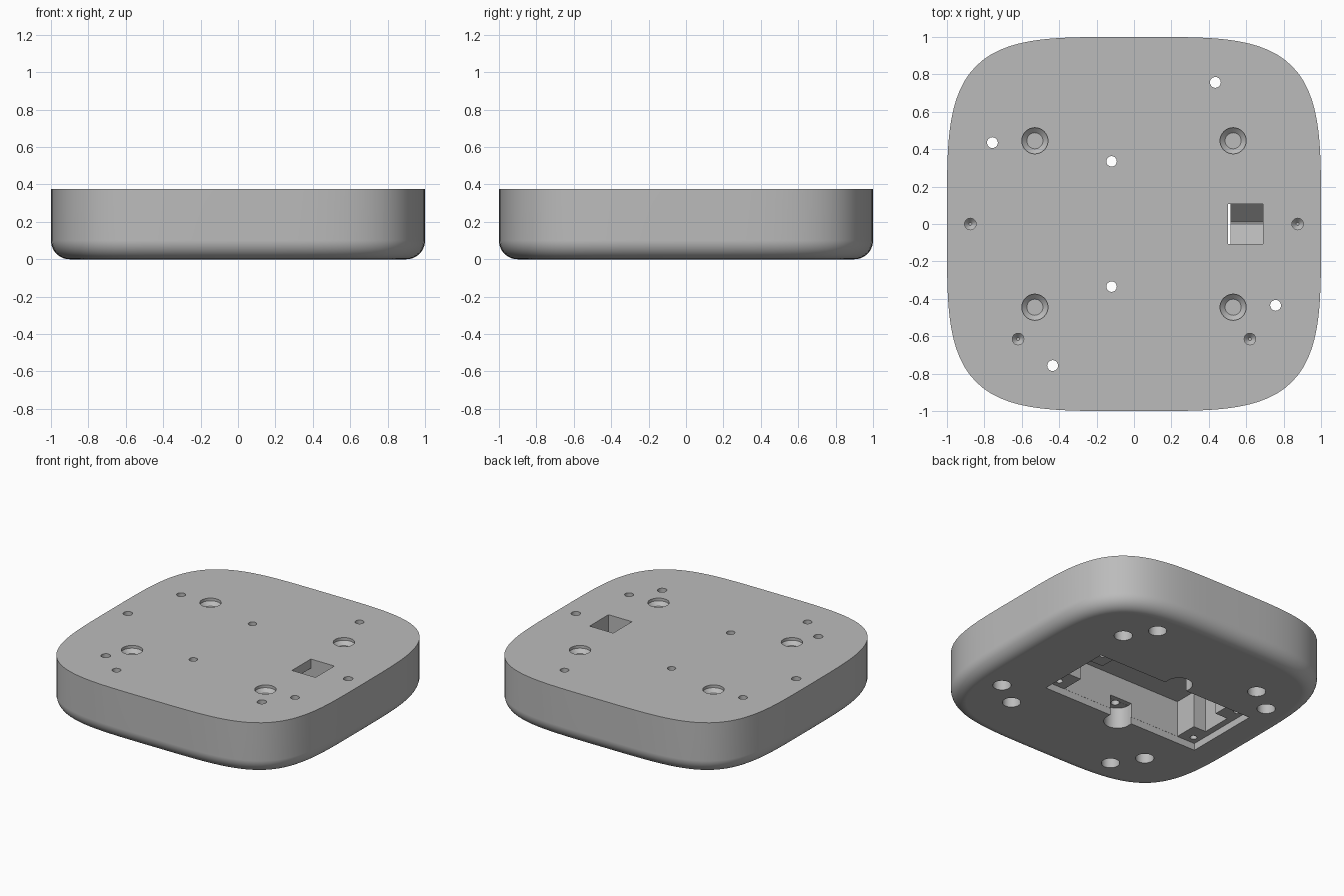
import bpy, bmesh, math
from math import cos, sin, pi

if "Cube" in bpy.data.objects:
    bpy.data.objects.remove(bpy.data.objects["Cube"])

HEIGHT = 0.375
FILLET = 0.1
POWER = 4.1

grey = bpy.data.materials.new("plain grey")
grey.use_nodes = True
colour = (0.5, 0.5, 0.5, 1)
grey.diffuse_color = colour
grey.node_tree.nodes["Principled BSDF"].inputs["Base Color"].default_value = colour


def make_object(name, rings):
    """Closed solid lofted through rings of equal length."""
    bm = bmesh.new()
    loops = [[bm.verts.new(p) for p in ring] for ring in rings]
    n = len(loops[0])
    for a, b in zip(loops, loops[1:]):
        for i in range(n):
            j = (i + 1) % n
            bm.faces.new((a[i], a[j], b[j], b[i]))
    bm.faces.new(loops[0][::-1])
    bm.faces.new(loops[-1])
    bmesh.ops.recalc_face_normals(bm, faces=bm.faces)
    mesh = bpy.data.meshes.new(name)
    bm.to_mesh(mesh)
    bm.free()
    mesh.materials.append(grey)
    obj = bpy.data.objects.new(name, mesh)
    bpy.context.collection.objects.link(obj)
    return obj


def outline(inset, z, count=144):
    """Rounded-square outline, offset inwards along its normals."""
    points = []
    for i in range(count):
        t = 2 * pi * i / count
        c, s = cos(t), sin(t)
        r = (abs(c) ** POWER + abs(s) ** POWER) ** (-1 / POWER)
        x, y = r * c, r * s
        nx = math.copysign(abs(x) ** (POWER - 1), x)
        ny = math.copysign(abs(y) ** (POWER - 1), y)
        length = math.hypot(nx, ny)
        points.append((x - inset * nx / length, y - inset * ny / length, z))
    return points


# Body: vertical walls with a rounded lower edge
rings = []
for k in range(11):
    a = k / 10 * pi / 2
    rings.append(outline(FILLET * (1 - sin(a)), FILLET * (1 - cos(a))))
rings.append(outline(0, HEIGHT))
body = make_object("base_body", rings)

cutters = []


def cut_round(x, y, levels, sides=32):
    """Turned cutter; levels are (radius, height) pairs."""
    cutters.append(make_object("round_cutter", [
        [(x + r * cos(2 * pi * i / sides), y + r * sin(2 * pi * i / sides), z)
         for i in range(sides)] for r, z in levels]))


def cut_box(x0, x1, y0, y1, z0, z1):
    cutters.append(make_object("box_cutter", [
        [(x0, y0, z), (x1, y0, z), (x1, y1, z), (x0, y1, z)] for z in (z0, z1)]))


LOW, HIGH = -0.05, HEIGHT + 0.05

# Underside pocket: lid recess, deep chamber and narrower end channel
cut_box(-0.745, 0.516, -0.277, 0.279, LOW, 0.05)
cut_box(-0.6, 0.36, -0.276, 0.278, LOW, 0.31)
cut_box(-0.7, 0.515, -0.11, 0.11, LOW, 0.309)

# Lid screw holes in the corner lugs
for x in (-0.69, 0.45):
    for y in (-0.22, 0.22):
        cut_round(x, y, [(0.023, LOW), (0.023, 0.2)], 20)

for side in (-1, 1):
    # Side notches with through holes
    cut_round(-0.12, side * 0.31, [(0.09, LOW), (0.09, 0.15)])
    edges = sorted((side * 0.25, side * 0.311))
    cut_box(-0.209, -0.031, edges[0], edges[1], LOW, 0.151)
    cut_round(-0.12, side * 0.335, [(0.028, LOW), (0.028, HIGH)], 24)

    # Small pilot holes in the top
    for x, y in ((0.875, 0), (0.62, -0.615)):
        cut_round(side * x, y, [(0.008, HEIGHT - 0.06), (0.031, HEIGHT - 0.035),
                                (0.031, HIGH)], 24)

    # Large tapered seats in the top
    for y in (-0.445, 0.445):
        cut_round(side * 0.53, y, [(0.043, HEIGHT - 0.045), (0.07, HEIGHT - 0.02),
                                   (0.07, HIGH)])

# Bolt holes and blind foot sockets, repeated every quarter turn
for k in range(4):
    c, s = round(cos(k * pi / 2)), round(sin(k * pi / 2))
    bx, by = 0.435 * c - 0.757 * s, 0.435 * s + 0.757 * c
    cut_round(bx, by, [(0.06, LOW), (0.06, 0.25)])
    cut_round(bx, by, [(0.029, LOW), (0.029, HIGH)], 24)
    fx, fy = 0.566 * (c - s), 0.566 * (s + c)
    cut_round(fx, fy, [(0.06, LOW), (0.06, 0.2)])

# Cable slot with a V-shaped floor, open to the pocket
profile = [(-0.106, HIGH), (-0.106, 0.2), (0, 0.1), (0.01, 0.1),
           (0.108, 0.2), (0.108, HIGH)]
cutters.append(make_object("slot_cutter", [
    [(x, y, z) for y, z in profile] for x in (0.503, 0.69)]))

# Apply every cut to the body
bpy.context.view_layer.objects.active = body
for cutter in cutters:
    cutter.hide_render = True
    mod = body.modifiers.new("cut", "BOOLEAN")
    mod.operation = "DIFFERENCE"
    mod.solver = "EXACT"
    mod.object = cutter
    bpy.ops.object.modifier_apply(modifier=mod.name)
    bpy.data.objects.remove(cutter)

# Smooth curved walls while keeping rims crisp
bpy.ops.object.select_all(action="DESELECT")
body.select_set(True)
bpy.ops.object.shade_smooth_by_angle(angle=math.radians(30))
weighted = body.modifiers.new("clean_shading", "WEIGHTED_NORMAL")
weighted.keep_sharp = True
